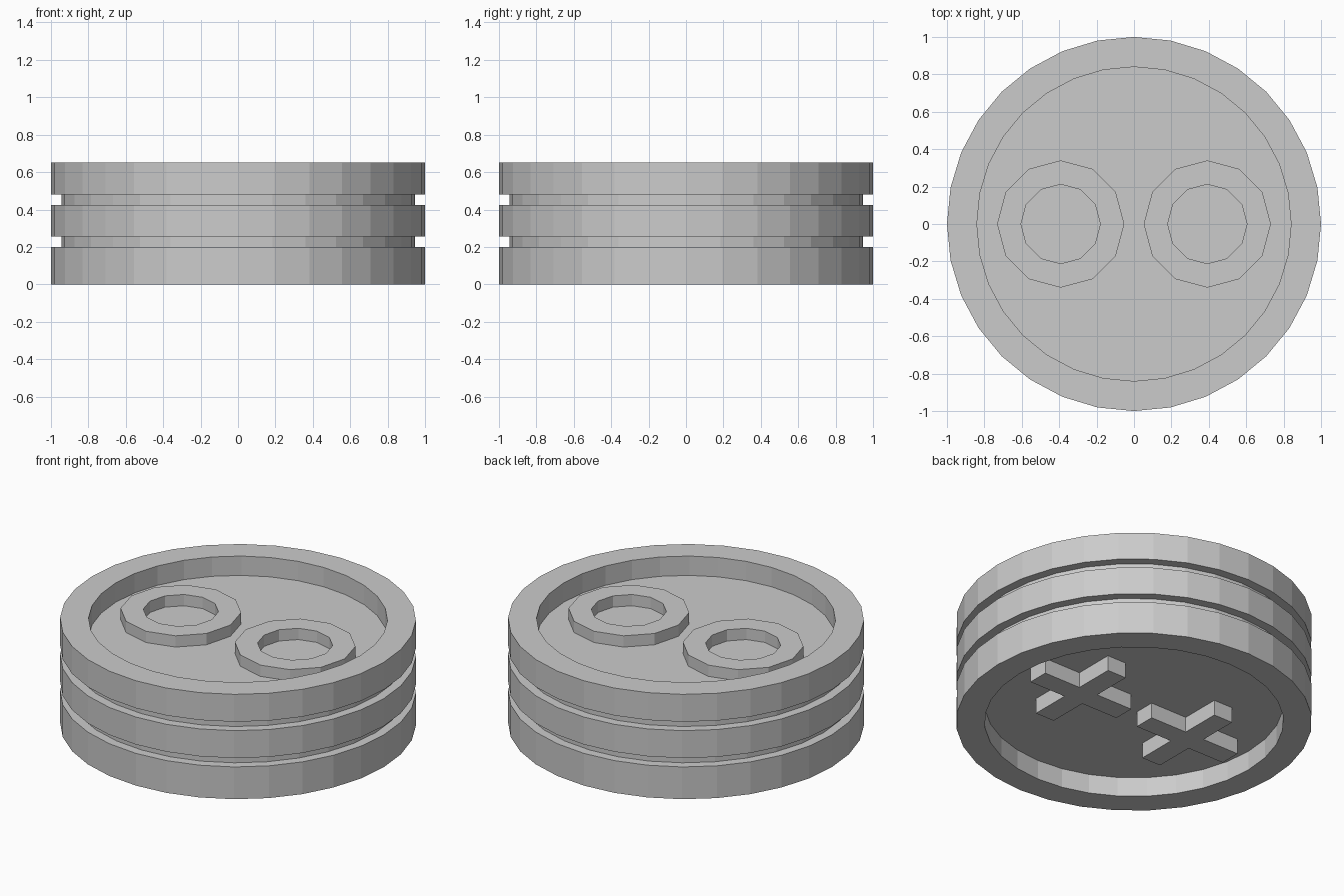
import bpy, bmesh
from math import sin, cos, tau

if "Cube" in bpy.data.objects:
    bpy.data.objects.remove(bpy.data.objects["Cube"])


def add_object(name, bm):
    bmesh.ops.recalc_face_normals(bm, faces=bm.faces)
    mesh = bpy.data.meshes.new(name)
    bm.to_mesh(mesh)
    bm.free()
    obj = bpy.data.objects.new(name, mesh)
    bpy.context.collection.objects.link(obj)
    return obj


def lathe(name, profile, sides, cx=0.0, closed=False):
    """Revolve (radius, z) points; open profiles get flat end caps."""
    bm = bmesh.new()
    loops = [[bm.verts.new((cx + r * cos(tau * i / sides), r * sin(tau * i / sides), z))
              for i in range(sides)] for r, z in profile]
    pairs = list(zip(loops, loops[1:]))
    if closed:
        pairs.append((loops[-1], loops[0]))
    else:
        bm.faces.new(loops[0])
        bm.faces.new(loops[-1])
    for a, b in pairs:
        for i in range(sides):
            j = (i + 1) % sides
            bm.faces.new((a[i], a[j], b[j], b[i]))
    return add_object(name, bm)


def cross(name, cx, half, w, z0, z1):
    """Raised plus shape, extruded between two heights."""
    corner = [(w, w), (w, half), (-w, half)]
    outline = []
    for _ in range(4):
        outline += corner
        corner = [(-y, x) for x, y in corner]
    bm = bmesh.new()
    face = bm.faces.new([bm.verts.new((cx + x, y, z1)) for x, y in outline])
    ext = bmesh.ops.extrude_face_region(bm, geom=[face], use_keep_orig=True)
    verts = [v for v in ext["geom"] if isinstance(v, bmesh.types.BMVert)]
    bmesh.ops.translate(bm, verts=verts, vec=(0, 0, z0 - z1))
    return add_object(name, bm)


# Round body: recessed underside, two side grooves, recessed top
R, G, I = 1.0, 0.945, 0.84
lathe("disc_body", [
    (I, 0.12), (I, 0), (R, 0),
    (R, 0.2), (G, 0.2), (G, 0.255), (R, 0.255),
    (R, 0.425), (G, 0.425), (G, 0.48), (R, 0.48),
    (R, 0.65), (I, 0.65), (I, 0.53)], 32)

# Raised ring on top and raised cross underneath, on each side
for side, s in (("left", -1), ("right", 1)):
    lathe(f"top_ring_{side}",
          [(0.34, 0.53), (0.34, 0.6), (0.212, 0.6), (0.212, 0.53)],
          12, cx=0.392 * s, closed=True)
    cross(f"bottom_cross_{side}", 0.39 * s, 0.315, 0.065, 0.025, 0.12)
